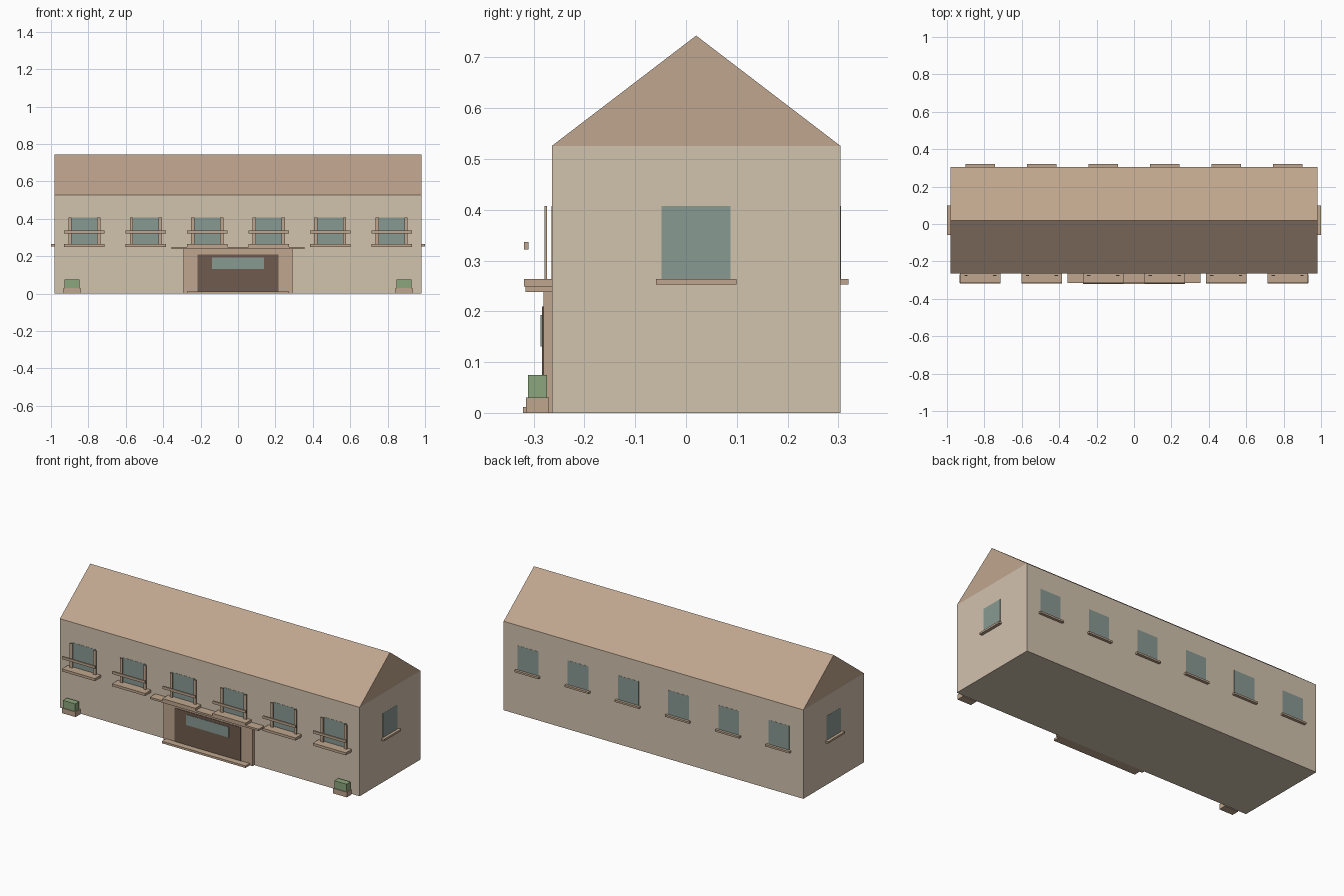
import bpy, bmesh

if "Cube" in bpy.data.objects:
    bpy.data.objects.remove(bpy.data.objects["Cube"])


def material(name, rgb):
    m = bpy.data.materials.new(name)
    m.diffuse_color = (*rgb, 1)
    m.use_nodes = True
    m.node_tree.nodes["Principled BSDF"].inputs["Base Color"].default_value = m.diffuse_color
    return m


WALL = material("plaster", (0.64, 0.54, 0.42))
TRIM = material("tan_trim", (0.52, 0.38, 0.27))
GLASS = material("glass", (0.25, 0.32, 0.29))
DOOR = material("dark_wood", (0.16, 0.105, 0.075))
LEAF = material("foliage", (0.26, 0.38, 0.20))


def finish(name, bm, mat):
    bmesh.ops.recalc_face_normals(bm, faces=bm.faces)
    me = bpy.data.meshes.new(name)
    bm.to_mesh(me)
    bm.free()
    me.materials.append(mat)
    ob = bpy.data.objects.new(name, me)
    bpy.context.collection.objects.link(ob)
    return ob


def box(name, x, y, z, mat):
    """Box from (min, max) ranges on each axis."""
    bm = bmesh.new()
    bmesh.ops.create_cube(bm, size=1)
    for v in bm.verts:
        v.co = [(r[0] + r[1]) / 2 + c * (r[1] - r[0]) for r, c in zip((x, y, z), v.co)]
    return finish(name, bm, mat)


def span(centre, half):
    return (centre - half, centre + half)


# main dimensions
HX, Y0, Y1, EAVE, RIDGE = 0.981, -0.264, 0.304, 0.526, 0.743
YC = (Y0 + Y1) / 2
SILL, HEAD, SKIN = 0.264, 0.407, 0.001

# walls
box("walls", (-HX, HX), (Y0, Y1), (0, EAVE), WALL)

# gable roof, a triangular profile extruded along x
bm = bmesh.new()
tri = bm.faces.new([bm.verts.new((-HX, y, z)) for y, z in ((Y0, EAVE), (Y1, EAVE), (YC, RIDGE))])
ext = bmesh.ops.extrude_face_region(bm, geom=[tri])
bmesh.ops.translate(bm, vec=(2 * HX, 0, 0),
                    verts=[g for g in ext["geom"] if isinstance(g, bmesh.types.BMVert)])
finish("roof", bm, TRIM)

# front and back windows
for i in range(6):
    cx = (i - 2.5) * 0.3285
    box("front_glass", span(cx, 0.078), (Y0 - SKIN, Y0 + 0.01), (SILL, HEAD), GLASS)
    box("balcony_slab", span(cx, 0.108), (-0.319, Y0), (0.249, SILL), TRIM)
    box("balcony_rail", span(cx, 0.108), (-0.319, -0.310), (0.322, 0.337), TRIM)
    for s in (-1, 1):
        box("window_post", span(cx + s * 0.077, 0.009), (-0.279, -0.274), (SILL, HEAD), TRIM)
    box("back_glass", span(cx, 0.068), (Y1 - 0.01, Y1 + SKIN), (SILL, HEAD), GLASS)
    box("back_sill", span(cx, 0.079), (Y1, 0.320), (0.253, SILL), TRIM)

# gable end windows
for s in (-1, 1):
    box("side_glass", sorted((s * (HX - 0.01), s * (HX + SKIN))), span(YC, 0.068), (SILL, HEAD), GLASS)
    box("side_sill", sorted((s * HX, s * 0.999)), span(YC, 0.079), (0.253, SILL), TRIM)

# entrance
box("door_surround", (-0.292, 0.292), (-0.281, Y0), (0, 0.238), TRIM)
box("door", (-0.216, 0.216), (-0.284, -0.279), (0.010, 0.210), DOOR)
box("door_glass", (-0.140, 0.140), (-0.287, -0.282), (0.131, 0.193), GLASS)
box("door_canopy", (-0.356, 0.356), (-0.316, Y0), (0.238, 0.249), TRIM)
box("door_step", (-0.274, 0.274), (-0.321, -0.270), (0, 0.012), TRIM)

# planters with clipped hedges
for s in (-1, 1):
    box("planter", span(s * 0.888, 0.045), (-0.315, -0.270), (0, 0.030), TRIM)
    box("hedge", span(s * 0.888, 0.040), (-0.311, -0.274), (0.030, 0.075), LEAF)
